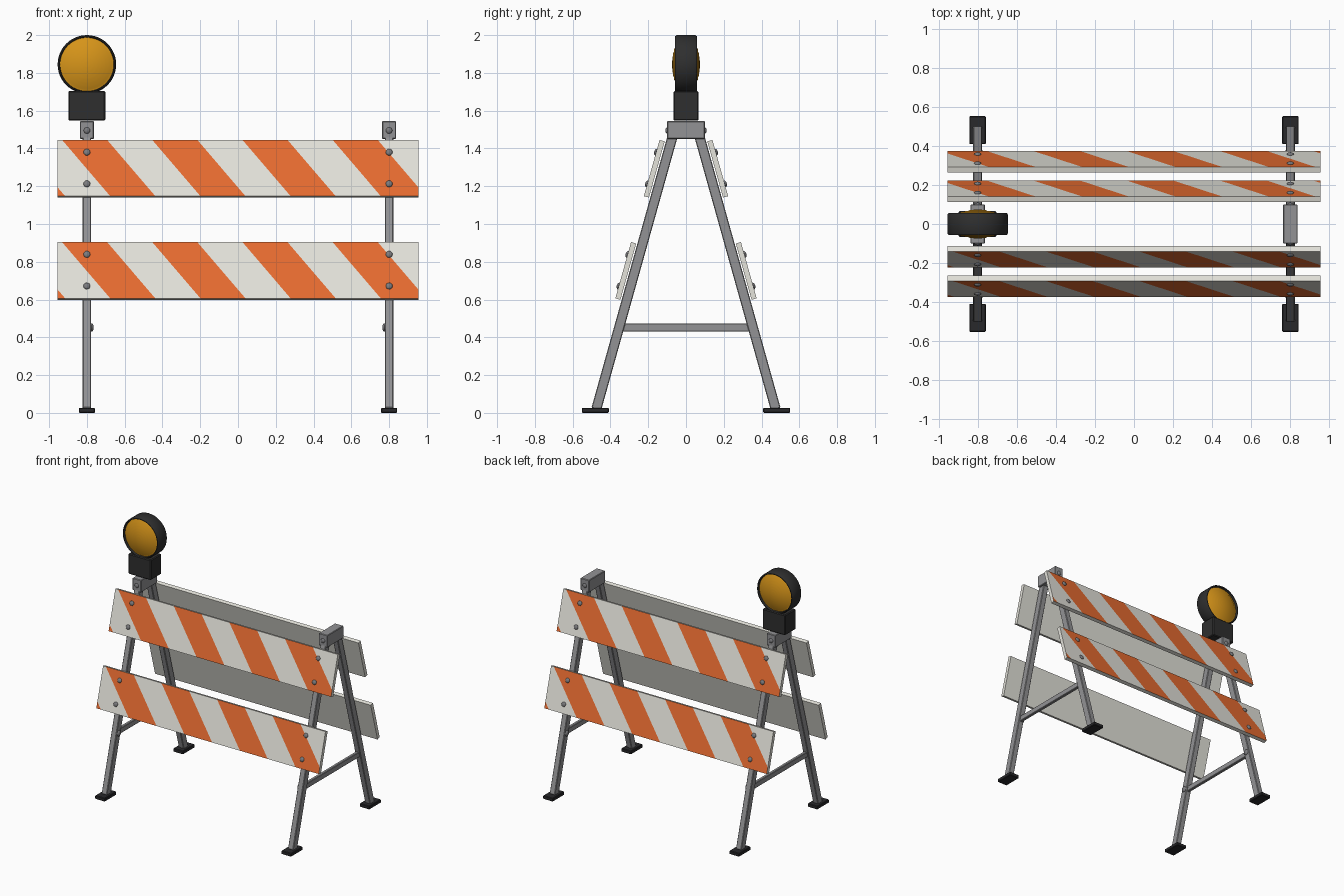
import bpy, bmesh, math
from mathutils import Matrix, Vector

if "Cube" in bpy.data.objects:
    bpy.data.objects.remove(bpy.data.objects["Cube"])


def material(name, rgb):
    m = bpy.data.materials.new(name)
    m.use_nodes = True
    m.diffuse_color = (*rgb, 1)
    m.node_tree.nodes["Principled BSDF"].inputs["Base Color"].default_value = (*rgb, 1)
    return m


WHITE = material("off_white", (0.78, 0.77, 0.71))
ORANGE = material("safety_orange", (0.80, 0.15, 0.03))
STEEL = material("galvanised_steel", (0.29, 0.29, 0.30))
BOLT = material("bolt_steel", (0.20, 0.20, 0.21))
RUBBER = material("black_rubber", (0.022, 0.022, 0.024))
PLASTIC = material("black_plastic", (0.028, 0.028, 0.028))
AMBER = material("amber_lens", (0.68, 0.30, 0.01))

LEG_X = 0.8
TILT = math.atan2(0.4, 1.43)
LEAN = Matrix.Rotation(-TILT, 4, 'X')


def finish(name, bm, mats, matrix=Matrix(), smooth=False):
    bm.transform(matrix)
    bmesh.ops.recalc_face_normals(bm, faces=bm.faces)
    me = bpy.data.meshes.new(name)
    bm.to_mesh(me)
    bm.free()
    for m in mats:
        me.materials.append(m)
    ob = bpy.data.objects.new(name, me)
    bpy.context.collection.objects.link(ob)
    if smooth:
        bpy.ops.object.select_all(action='DESELECT')
        ob.select_set(True)
        bpy.context.view_layer.objects.active = ob
        bpy.ops.object.shade_smooth_by_angle(angle=math.radians(35))
    return ob


def box_mesh(size):
    bm = bmesh.new()
    bmesh.ops.create_cube(bm, size=1, matrix=Matrix.Diagonal((*size, 1)))
    return bm


def box(name, size, mat, matrix, bevel=0.004):
    bm = box_mesh(size)
    bmesh.ops.bevel(bm, geom=bm.edges[:], offset=bevel, segments=1, affect='EDGES')
    return finish(name, bm, [mat], matrix)


def bolt(name, matrix, radius=0.018, axis='Y'):
    # Domed head, flattened along its axis
    flat = (0.55, 1, 1) if axis == 'X' else (1, 0.55, 1)
    bm = bmesh.new()
    bmesh.ops.create_uvsphere(bm, u_segments=12, v_segments=8, radius=radius,
                              matrix=Matrix.Diagonal((*flat, 1)))
    return finish(name, bm, [BOLT], matrix, True)


def lathe(name, profile, mat, matrix, steps=48):
    # Profile points are (radius, y), spun about the y axis
    bm = bmesh.new()
    verts = [bm.verts.new((r, y, 0)) for r, y in profile]
    edges = [bm.edges.new(pair) for pair in zip(verts, verts[1:])]
    bmesh.ops.spin(bm, geom=verts + edges, cent=(0, 0, 0), axis=(0, 1, 0),
                   angle=2 * math.pi, steps=steps)
    bmesh.ops.remove_doubles(bm, verts=bm.verts, dist=0.0001)
    return finish(name, bm, [mat], matrix, True)


def striped_board(name, matrix):
    # Slanted cuts make the stripes; only the outer face is painted
    length, thick, height = 1.91, 0.028, 0.309
    half, slope, start = length / 8, 0.825, -0.804
    bm = box_mesh((length, thick, height))
    for i in range(-1, 9):
        bmesh.ops.bisect_plane(bm, geom=bm.verts[:] + bm.edges[:] + bm.faces[:],
                               plane_co=(start + i * half, 0, 0),
                               plane_no=Vector((1, 0, slope)).normalized())
    bm.normal_update()
    for f in bm.faces:
        c = f.calc_center_median()
        band = math.floor((c.x + slope * c.z - start) / half)
        f.material_index = int(f.normal.y < -0.9 and band % 2 == 0)
    return finish(name, bm, [WHITE, ORANGE], matrix)


def leg_y(z):
    return -(0.075 + 0.4 * (1.45 - z) / 1.43)


T = Matrix.Translation

# Two identical leaning panels, the back one turned half round
for side, turn in (("front", Matrix()), ("back", Matrix.Rotation(math.pi, 4, 'Z'))):
    for level, y, z in (("upper", -0.168, 1.2925), ("lower", -0.319, 0.7515)):
        frame = turn @ T((0, y, z)) @ LEAN
        striped_board(f"{side}_{level}_board", frame)
        for x in (-LEG_X, LEG_X):
            for dz in (-0.087, 0.087):
                bolt(f"{side}_{level}_board_bolt", frame @ T((x, -0.015, dz)))
    for x in (-LEG_X, LEG_X):
        low, high = 0.02, 1.48
        mid = (low + high) / 2
        box(f"{side}_leg", (0.045, 0.053, (high - low) / math.cos(TILT)), STEEL,
            turn @ T((x, leg_y(mid), mid)) @ LEAN)
        box(f"{side}_foot", (0.085, 0.143, 0.027), RUBBER,
            turn @ T((x, -0.48, 0.0135)))
        bolt(f"{side}_bracket_bolt", turn @ T((x, -0.1, 1.495)), 0.017)
        inner = x - math.copysign(0.024, x)
        bolt(f"{side}_brace_bolt", turn @ T((inner, leg_y(0.452), 0.452)), 0.022, 'X')

# Top brackets and cross braces joining the legs
for x in (-LEG_X, LEG_X):
    box("top_bracket", (0.074, 0.2, 0.095), STEEL, T((x, 0, 1.4975)))
    box("cross_brace", (0.025, 0.69, 0.043), STEEL, T((x, 0, 0.452)))

# Warning lamp
box("lamp_battery_box", (0.195, 0.132, 0.158), PLASTIC, T((-LEG_X, 0, 1.626)), 0.006)
lamp = T((-LEG_X, 0, 1.845))
rim = [(0, 0.036), (0.142, 0.036), (0.144, 0.057), (0.149, 0.057), (0.155, 0.048)]
lathe("lamp_housing", rim + [(r, -y) for r, y in reversed(rim)], PLASTIC, lamp)

# Domed lenses with concentric ribs on both faces
rings = 14
dome = []
for i in range(rings + 1):
    r = 0.142 * i / rings
    dome.append((r, 0.074 - 0.0165 * (r / 0.097) ** 2 - 0.003 * (i % 2)))
for side, s in (("front", -1), ("back", 1)):
    lathe(f"{side}_lamp_lens", [(r, s * y) for r, y in dome], AMBER, lamp)
